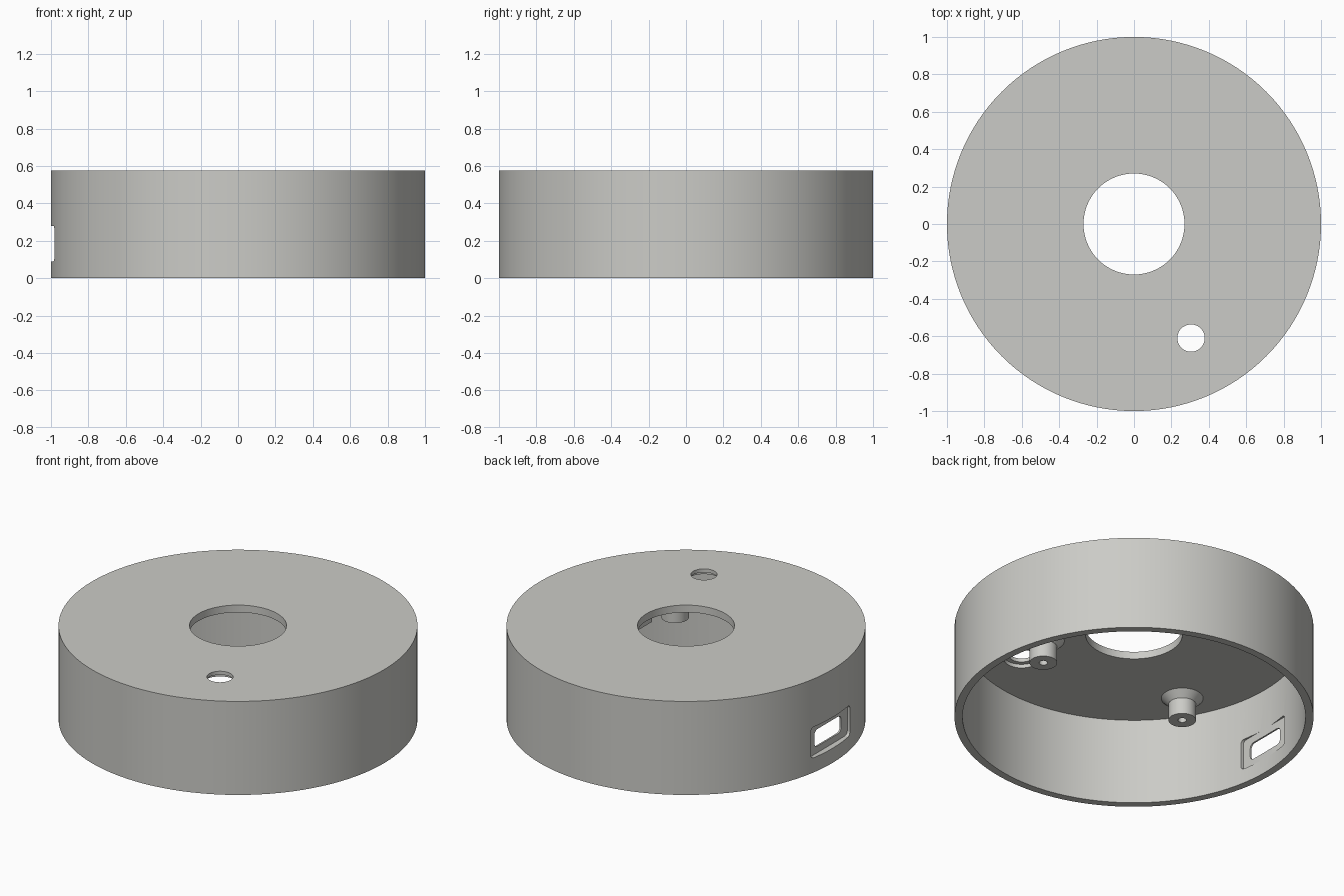
import bpy, bmesh, math

if "Cube" in bpy.data.objects:
    bpy.data.objects.remove(bpy.data.objects["Cube"])

grey = bpy.data.materials.new("warm grey plastic")
grey.diffuse_color = (0.60, 0.60, 0.57, 1)
grey.use_nodes = True
grey.node_tree.nodes["Principled BSDF"].inputs["Base Color"].default_value = grey.diffuse_color


def finish(bm, name):
    bmesh.ops.recalc_face_normals(bm, faces=bm.faces)
    me = bpy.data.meshes.new(name)
    bm.to_mesh(me)
    bm.free()
    me.materials.append(grey)
    ob = bpy.data.objects.new(name, me)
    bpy.context.collection.objects.link(ob)
    return ob


def smooth(ob):
    bpy.ops.object.select_all(action='DESELECT')
    ob.select_set(True)
    bpy.context.view_layer.objects.active = ob
    bpy.ops.object.shade_smooth_by_angle(angle=math.radians(30))


def lathe(name, profile, loc=(0, 0), segs=48):
    """Revolve a closed (radius, height) profile around a vertical axis."""
    bm = bmesh.new()
    rings = []
    for i in range(segs):
        a = 2 * math.pi * i / segs
        rings.append([bm.verts.new((loc[0] + r * math.cos(a), loc[1] + r * math.sin(a), z))
                      for r, z in profile])
    n = len(profile)
    for i in range(segs):
        p, q = rings[i], rings[(i + 1) % segs]
        for j in range(n):
            k = (j + 1) % n
            bm.faces.new((p[j], q[j], q[k], p[k]))
    return finish(bm, name)


def cylinder(name, loc, r, z0, z1, segs=48):
    bm = bmesh.new()
    bmesh.ops.create_cone(bm, cap_ends=True, segments=segs, radius1=r, radius2=r, depth=z1 - z0)
    bmesh.ops.translate(bm, verts=bm.verts, vec=(loc[0], loc[1], (z0 + z1) / 2))
    return finish(bm, name)


def rounded_block(name, x0, x1, half_y, z0, z1, r):
    """Rounded rectangle in the y-z plane, extruded along x."""
    bm = bmesh.new()
    ring = []
    for cy, cz, start in ((half_y - r, z1 - r, 0), (r - half_y, z1 - r, 90),
                          (r - half_y, z0 + r, 180), (half_y - r, z0 + r, 270)):
        for s in range(7):
            a = math.radians(start + 15 * s)
            ring.append(bm.verts.new((x0, cy + r * math.cos(a), cz + r * math.sin(a))))
    face = bm.faces.new(ring)
    ext = bmesh.ops.extrude_face_region(bm, geom=[face])
    moved = [v for v in ext["geom"] if isinstance(v, bmesh.types.BMVert)]
    bmesh.ops.translate(bm, verts=moved, vec=(x1 - x0, 0, 0))
    return finish(bm, name)


def cut(target, cutter):
    mod = target.modifiers.new(cutter.name, 'BOOLEAN')
    mod.operation = 'DIFFERENCE'
    mod.solver = 'EXACT'
    mod.object = cutter
    bpy.context.view_layer.objects.active = target
    bpy.ops.object.modifier_apply(modifier=mod.name)
    bpy.data.objects.remove(cutter)


H, UNDER, INNER = 0.575, 0.53, 0.955

# Round shell: open below, central hole in the top plate
shell = lathe("housing_shell", [(1, 0), (1, H), (0.27, H), (0.27, UNDER),
                                (INNER, UNDER), (INNER, 0)], segs=128)

# Small hole through the plate, wider on the underside
hole = (0.305, -0.61)
cut(shell, cylinder("small_hole", hole, 0.073, 0.5, 0.6))
cut(shell, cylinder("hole_counterbore", hole, 0.10, 0.5, 0.553))

# Port on the left side: flat recess outside, flat pocket inside, window through
cut(shell, rounded_block("port_recess", -1.1, -0.964, 0.19, 0.09, 0.28, 0.025))
cut(shell, rounded_block("port_pocket", -0.954, -0.85, 0.19, 0.09, 0.28, 0.025))
cut(shell, rounded_block("port_window", -1.1, -0.8, 0.13, 0.13, 0.235, 0.03))
smooth(shell)

# Screw posts under the plate, flared at the root, with blind pilot holes
for i, loc in enumerate(((-0.663, -0.372), (0.34, -0.38))):
    post = lathe(f"screw_post_{i + 1}",
                 [(0.117, UNDER + 0.002), (0.117, UNDER), (0.077, 0.49), (0.077, 0.39),
                  (0.024, 0.39), (0.024, 0.50), (0.001, 0.50), (0.001, UNDER + 0.002)], loc)
    smooth(post)

# Short rib under the plate beside the central hole
bm = bmesh.new()
bmesh.ops.create_cube(bm, size=1)
bmesh.ops.scale(bm, verts=bm.verts, vec=(0.06, 0.2, 0.052))
bmesh.ops.translate(bm, verts=bm.verts, vec=(0.33, 0, 0.506))
finish(bm, "stop_rib")
